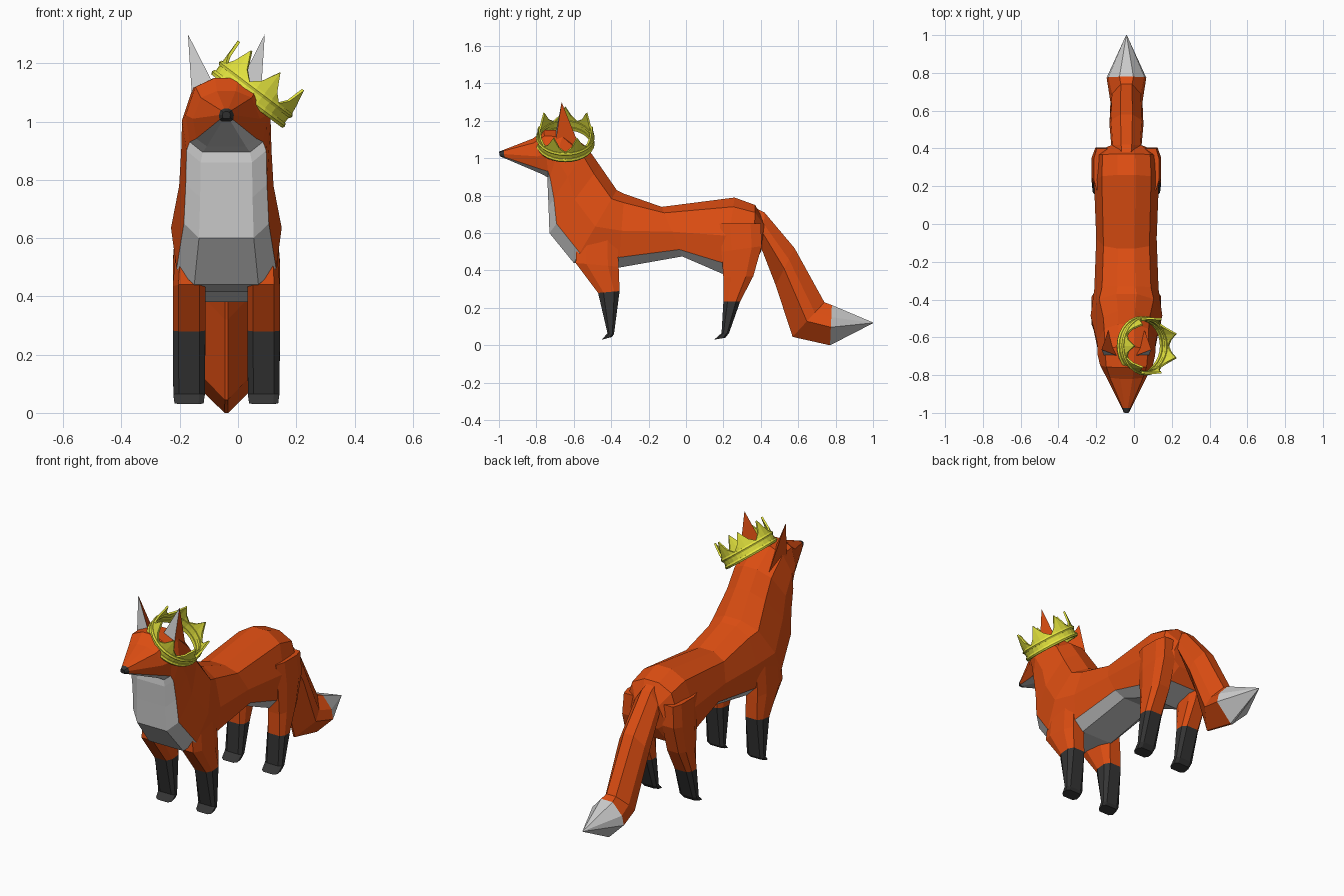
import bpy, bmesh, math
from mathutils import Matrix, Vector

if "Cube" in bpy.data.objects:
    bpy.data.objects.remove(bpy.data.objects["Cube"])

MID = -0.04  # the animal stands slightly left of centre, balanced by the crown


def material(name, rgb):
    m = bpy.data.materials.new(name)
    m.diffuse_color = (*rgb, 1)
    m.use_nodes = True
    m.node_tree.nodes["Principled BSDF"].inputs["Base Color"].default_value = m.diffuse_color
    return m


FUR, PALE, DARK, GOLD = range(4)
MATS = [material("fur", (0.72, 0.075, 0.006)), material("pale_fur", (0.6, 0.6, 0.6)),
        material("dark_fur", (0.035, 0.035, 0.035)), material("gold", (0.8, 0.8, 0.05))]


def finish(bm, name):
    bmesh.ops.recalc_face_normals(bm, faces=bm.faces)
    mesh = bpy.data.meshes.new(name)
    bm.to_mesh(mesh)
    bm.free()
    for m in MATS:
        mesh.materials.append(m)
    ob = bpy.data.objects.new(name, mesh)
    bpy.context.collection.objects.link(ob)
    return ob


def loft(name, sections, profile, colour, cx=MID):
    """Skin rings; a section is (y, z of one end, y, z of the other end, half width)."""
    bm = bmesh.new()
    half = len(profile)
    n = 2 * half
    rings = []
    for y0, z0, y1, z1, w in sections:
        a, b = Vector((0, y0, z0)), Vector((0, y1, z1))
        ring = [a.lerp(b, t) + Vector((cx + w * f, 0, 0)) for t, f in profile]
        ring += [a.lerp(b, t) + Vector((cx - w * f, 0, 0)) for t, f in reversed(profile)]
        rings.append([bm.verts.new(p) for p in ring])
    for i in range(len(rings) - 1):
        for j in range(n):
            k = (j + 1) % n
            f = bm.faces.new((rings[i][j], rings[i][k], rings[i + 1][k], rings[i + 1][j]))
            f.material_index = colour(i, abs(j - half + 1))  # 0 = underside strip
    for i, r in ((0, rings[0]), (len(rings) - 2, rings[-1])):
        bm.faces.new(r).material_index = colour(i, 9)
    return finish(bm, name)


# Head, neck and trunk in one skin
body = [(-1.0, 1.035, -0.995, 1.01, 0.014), (-0.975, 1.045, -0.97, 1.0, 0.026),
        (-0.82, 1.105, -0.77, 0.915, 0.115), (-0.76, 1.15, -0.735, 0.895, 0.14),
        (-0.65, 1.15, -0.74, 0.86, 0.152), (-0.53, 1.06, -0.735, 0.74, 0.155),
        (-0.46, 0.96, -0.73, 0.60, 0.162), (-0.37, 0.83, -0.6, 0.44, 0.19),
        (-0.33, 0.81, -0.36, 0.415, 0.17), (-0.13, 0.74, -0.02, 0.475, 0.16),
        (0.26, 0.79, 0.2, 0.38, 0.172), (0.37, 0.75, 0.36, 0.42, 0.165),
        (0.42, 0.66, 0.40, 0.5, 0.10)]
loft("body", body, [(0, .28), (.12, .76), (.5, 1), (.86, .9), (1, .58)],
     lambda i, s: DARK if i == 0 else PALE if s <= 1 and i < 11 else FUR)

# Tail with a pale tip
tail = [(0.33, 0.755, 0.37, 0.56, 0.06), (0.42, 0.71, 0.41, 0.50, 0.08),
        (0.58, 0.52, 0.48, 0.32, 0.09), (0.74, 0.23, 0.57, 0.045, 0.085),
        (0.78, 0.215, 0.77, 0.0, 0.105), (1.0, 0.122, 1.0, 0.118, 0.002)]
loft("tail", tail, [(0, .35), (.3, .9), (.55, 1), (1, .06)],
     lambda i, s: PALE if i == 4 else FUR)

# Legs with dark stockings and paws
front = [(-0.58, 0.62, -0.37, 0.62, 0.04), (-0.59, 0.44, -0.36, 0.42, 0.056),
         (-0.47, 0.28, -0.355, 0.29, 0.056), (-0.42, 0.065, -0.385, 0.06, 0.054),
         (-0.45, 0.03, -0.395, 0.045, 0.05)]
hind = [(0.18, 0.65, 0.40, 0.65, 0.045), (0.19, 0.5, 0.405, 0.53, 0.056),
        (0.2, 0.36, 0.36, 0.37, 0.056), (0.2, 0.235, 0.29, 0.235, 0.056),
        (0.19, 0.065, 0.23, 0.065, 0.054), (0.15, 0.03, 0.21, 0.04, 0.05)]
for side, s in (("left", 1), ("right", -1)):
    for kind, rows in (("front", front), ("hind", hind)):
        knee = len(rows) - 3
        loft(f"{kind}_leg_{side}", rows, [(0, .65), (.25, 1), (.75, 1), (1, .65)],
             lambda i, _, k=knee: DARK if i >= k else FUR, MID + s * 0.128)

    # Ears: pyramids with a pale front
    bm = bmesh.new()
    tip, outer, inner, back = [bm.verts.new((MID + s * x, y, z)) for x, y, z in (
        (.132, -.665, 1.30), (.117, -.70, 1.07), (.04, -.70, 1.12), (.095, -.56, 1.04))]
    bm.faces.new((tip, outer, inner)).material_index = PALE
    for f in ((tip, inner, back), (tip, back, outer), (outer, back, inner)):
        bm.faces.new(f)
    finish(bm, f"ear_{side}")

# Crown tipped over one ear
TILT = Matrix.Translation((0.03, -0.645, 1.07)) @ Matrix.Rotation(math.radians(37), 4, 'Y')
POINTS, N = 7, 28


def crown_part(name, outline):
    """Sweep outline(column) -> closed list of (radius, height) round the crown axis."""
    bm = bmesh.new()
    cols = []
    for c in range(N):
        a = math.pi + 2 * math.pi * c / N
        cols.append([bm.verts.new((r * math.cos(a), r * math.sin(a), z)) for r, z in outline(c)])
    m = len(cols[0])
    for c in range(N):
        p, q = cols[c], cols[(c + 1) % N]
        for j in range(m):
            k = (j + 1) % m
            bm.faces.new((p[j], q[j], q[k], p[k])).material_index = GOLD
    finish(bm, name).matrix_world = TILT


def spikes(c):
    h = (0.148, 0.088, 0.06, 0.088)[c % 4]
    return [(0.138, 0.005), (0.148, 0.005), (0.15, h), (0.14, h)]


crown_part("crown_wall", spikes)
for name, z0, z1 in (("crown_lower_rim", 0.0, 0.02), ("crown_upper_rim", 0.042, 0.06)):
    crown_part(name, lambda c: [(0.134, z0), (0.152, z0), (0.157, (z0 + z1) / 2),
                                (0.152, z1), (0.134, z1)])
